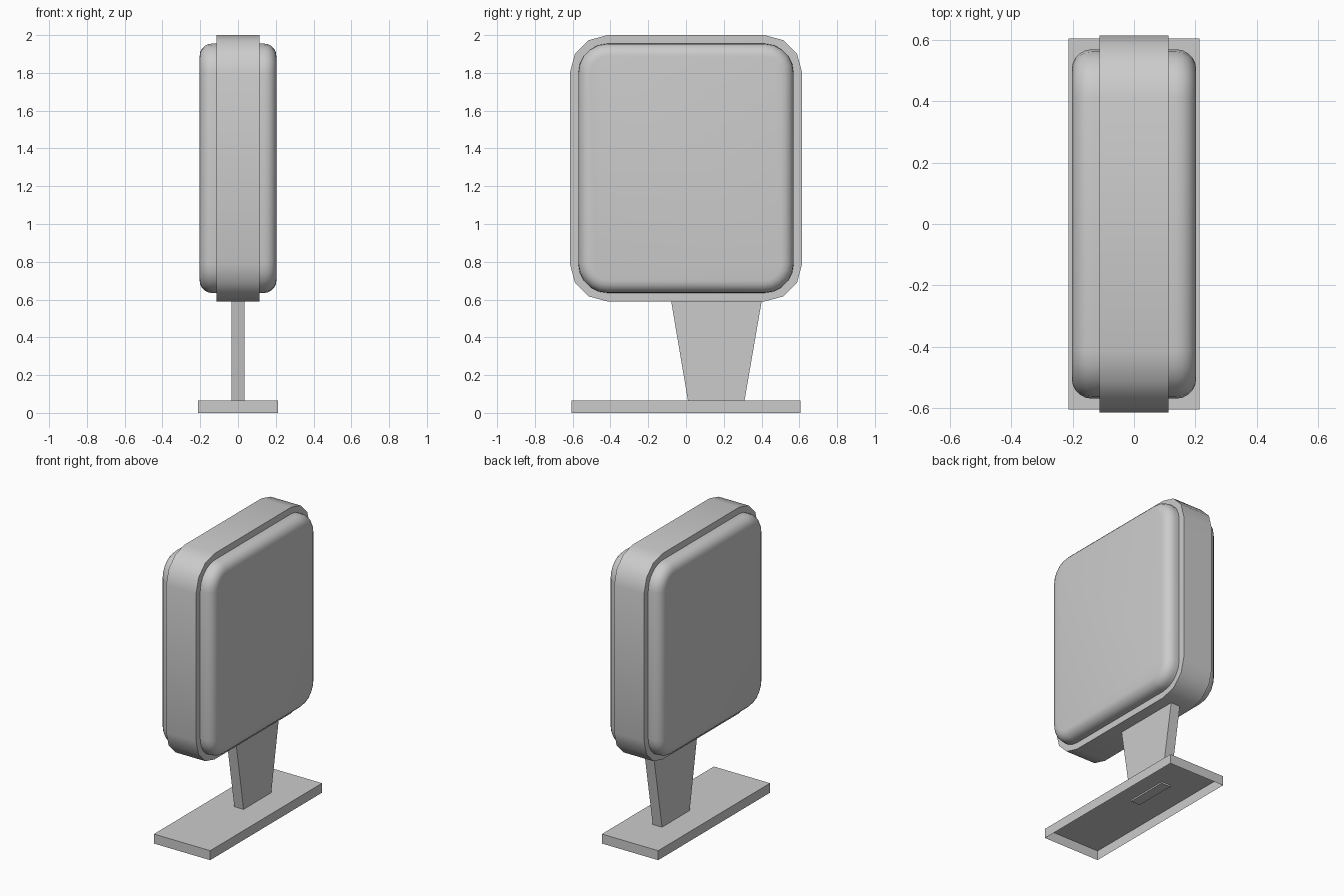
import bpy, bmesh
from math import sin, cos, pi, radians

if "Cube" in bpy.data.objects:
    bpy.data.objects.remove(bpy.data.objects["Cube"])

MID_Z = 1.295  # height of the sign box centre


def rounded_rect(hy, hz, r, segs):
    """Outline in the y-z plane, counter-clockwise seen from +x."""
    pts = []
    for k, (sy, sz) in enumerate([(1, 1), (-1, 1), (-1, -1), (1, -1)]):
        for i in range(segs + 1):
            a = k * pi / 2 + i / segs * pi / 2
            pts.append((sy * (hy - r) + r * cos(a), sz * (hz - r) + r * sin(a)))
    return pts


def loft(name, rings, cap_start=True, cap_end=True, smooth=True):
    """Skin a list of 3D rings, optionally closing the ends."""
    bm = bmesh.new()
    loops = [[bm.verts.new(p) for p in ring] for ring in rings]
    for a, b in zip(loops, loops[1:]):
        n = len(a)
        for i in range(n):
            j = (i + 1) % n
            bm.faces.new((a[i], a[j], b[j], b[i]))
    if cap_start:
        bm.faces.new(loops[0][::-1])
    if cap_end:
        bm.faces.new(loops[-1])
    me = bpy.data.meshes.new(name)
    bm.to_mesh(me)
    bm.free()
    ob = bpy.data.objects.new(name, me)
    bpy.context.collection.objects.link(ob)
    if smooth:
        bpy.context.view_layer.objects.active = ob
        ob.select_set(True)
        bpy.ops.object.shade_smooth_by_angle(angle=radians(40))
        ob.select_set(False)
    return ob


def yz_ring(x, hy, hz, r, segs):
    return [(x, y, z + MID_Z) for y, z in rounded_rect(hy, hz, r, segs)]


def xy_ring(z, hx, y0, y1):
    return [(-hx, y0, z), (hx, y0, z), (hx, y1, z), (-hx, y1, z)]


# Outer frame band
loft("sign_frame", [yz_ring(x, 0.615, 0.705, 0.2, 3) for x in (-0.113, 0.113)])

# Pillowed display panels, one each side
R, STEPS = 0.065, 5
profile = [(0.113, 0.0)]
for i in range(STEPS + 1):
    a = i / STEPS * pi / 2
    profile.append((0.203 - R + R * sin(a), R * (1 - cos(a))))
for name, side in (("right_panel", 1), ("left_panel", -1)):
    rings = [yz_ring(side * x, 0.57 - d, 0.66 - d, 0.155 - d, 5) for x, d in profile]
    if side < 0:
        rings = [ring[::-1] for ring in rings]
    loft(name, rings, cap_start=False)

# Tapered off-centre stand
loft("stand", [xy_ring(0.055, 0.035, 0.012, 0.308), xy_ring(0.6, 0.035, -0.08, 0.402)],
     smooth=False)

# Base plate, open underneath
loft("base_plate", [xy_ring(0.0, 0.213, -0.605, 0.605), xy_ring(0.065, 0.213, -0.605, 0.605)],
     cap_start=False, smooth=False)
